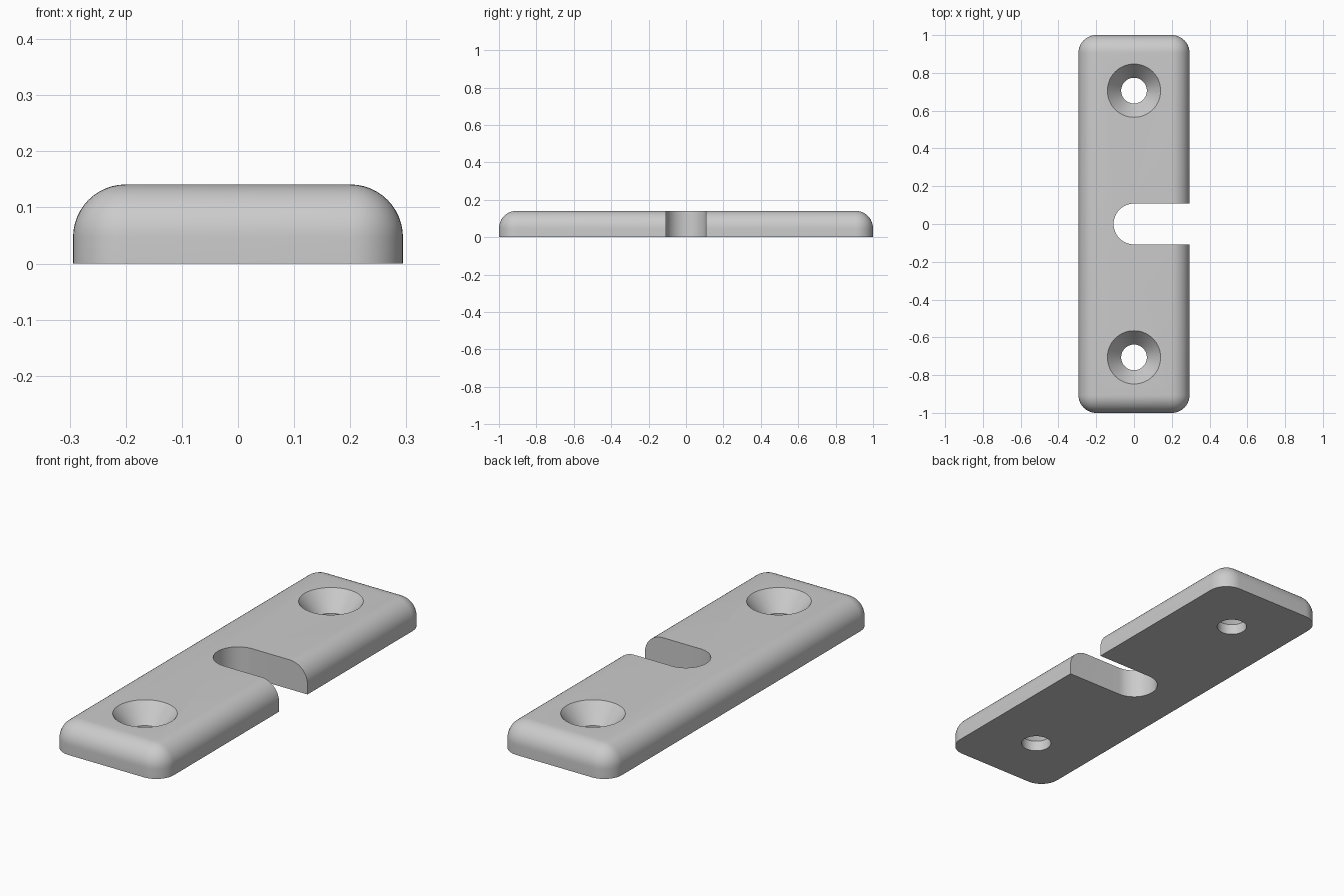
import bpy, bmesh
from math import pi, cos, sin, radians

if "Cube" in bpy.data.objects:
    bpy.data.objects.remove(bpy.data.objects["Cube"], do_unlink=True)

WIDTH, LENGTH, HEIGHT, ROUND = 0.588, 2.0, 0.141, 0.094
HOLE_Y, HOLE_R, SINK_R, SINK_DEPTH = 0.706, 0.068, 0.141, 0.09
SLOT_R = 0.108
STEPS = 64

grey = bpy.data.materials.new("plain grey")
grey.use_nodes = True
colour = (0.6, 0.6, 0.6, 1)
grey.diffuse_color = colour
grey.node_tree.nodes["Principled BSDF"].inputs["Base Color"].default_value = colour


def make_object(name, bm):
    bmesh.ops.recalc_face_normals(bm, faces=bm.faces)
    mesh = bpy.data.meshes.new(name)
    bm.to_mesh(mesh)
    bm.free()
    mesh.materials.append(grey)
    obj = bpy.data.objects.new(name, mesh)
    bpy.context.collection.objects.link(obj)
    return obj


def countersink(y):
    """Stack of rings: straight bore below, cone above."""
    over = 0.02
    slope = (SINK_R - HOLE_R) / SINK_DEPTH
    profile = [(HOLE_R, -over), (HOLE_R, HEIGHT - SINK_DEPTH),
               (SINK_R + slope * over, HEIGHT + over)]
    bm = bmesh.new()
    rings = [[bm.verts.new((r * cos(2 * pi * i / STEPS), y + r * sin(2 * pi * i / STEPS), z))
              for i in range(STEPS)] for r, z in profile]
    for low, high in zip(rings, rings[1:]):
        for i in range(STEPS):
            j = (i + 1) % STEPS
            bm.faces.new((low[i], low[j], high[j], high[i]))
    bm.faces.new(rings[0])
    bm.faces.new(rings[-1])
    return make_object("countersink_cutter", bm)


def slot():
    """Round-ended slot, open on the +x side."""
    half = STEPS // 2
    outline = [(SLOT_R * cos(pi / 2 + pi * i / half), SLOT_R * sin(pi / 2 + pi * i / half))
               for i in range(half + 1)]
    outline += [(WIDTH, -SLOT_R), (WIDTH, SLOT_R)]
    bm = bmesh.new()
    face = bm.faces.new([bm.verts.new((x, y, -0.1)) for x, y in outline])
    ext = bmesh.ops.extrude_face_region(bm, geom=[face])
    top = [v for v in ext["geom"] if isinstance(v, bmesh.types.BMVert)]
    bmesh.ops.translate(bm, verts=top, vec=(0, 0, HEIGHT + 0.2))
    return make_object("slot_cutter", bm)


# Plate: a block with rounded upright and top edges, flat underneath
bm = bmesh.new()
bmesh.ops.create_cube(bm, size=1)
bmesh.ops.scale(bm, vec=(WIDTH, LENGTH, HEIGHT), verts=bm.verts)
bmesh.ops.translate(bm, vec=(0, 0, HEIGHT / 2), verts=bm.verts)
edges = [e for e in bm.edges if any(v.co.z > 0.01 for v in e.verts)]
bmesh.ops.bevel(bm, geom=edges, offset=ROUND, offset_type='OFFSET',
                segments=12, profile=0.5, affect='EDGES')
plate = make_object("mounting_plate", bm)

# Slot and two countersunk screw holes
cutters = [slot(), countersink(HOLE_Y), countersink(-HOLE_Y)]
bpy.ops.object.select_all(action='DESELECT')
plate.select_set(True)
bpy.context.view_layer.objects.active = plate
for cutter in cutters:
    cutter.hide_render = True
    cut = plate.modifiers.new("cut", 'BOOLEAN')
    cut.operation = 'DIFFERENCE'
    cut.solver = 'EXACT'
    cut.object = cutter
    bpy.ops.object.modifier_apply(modifier=cut.name)
    bpy.data.objects.remove(cutter, do_unlink=True)

bpy.ops.object.shade_smooth_by_angle(angle=radians(25))
